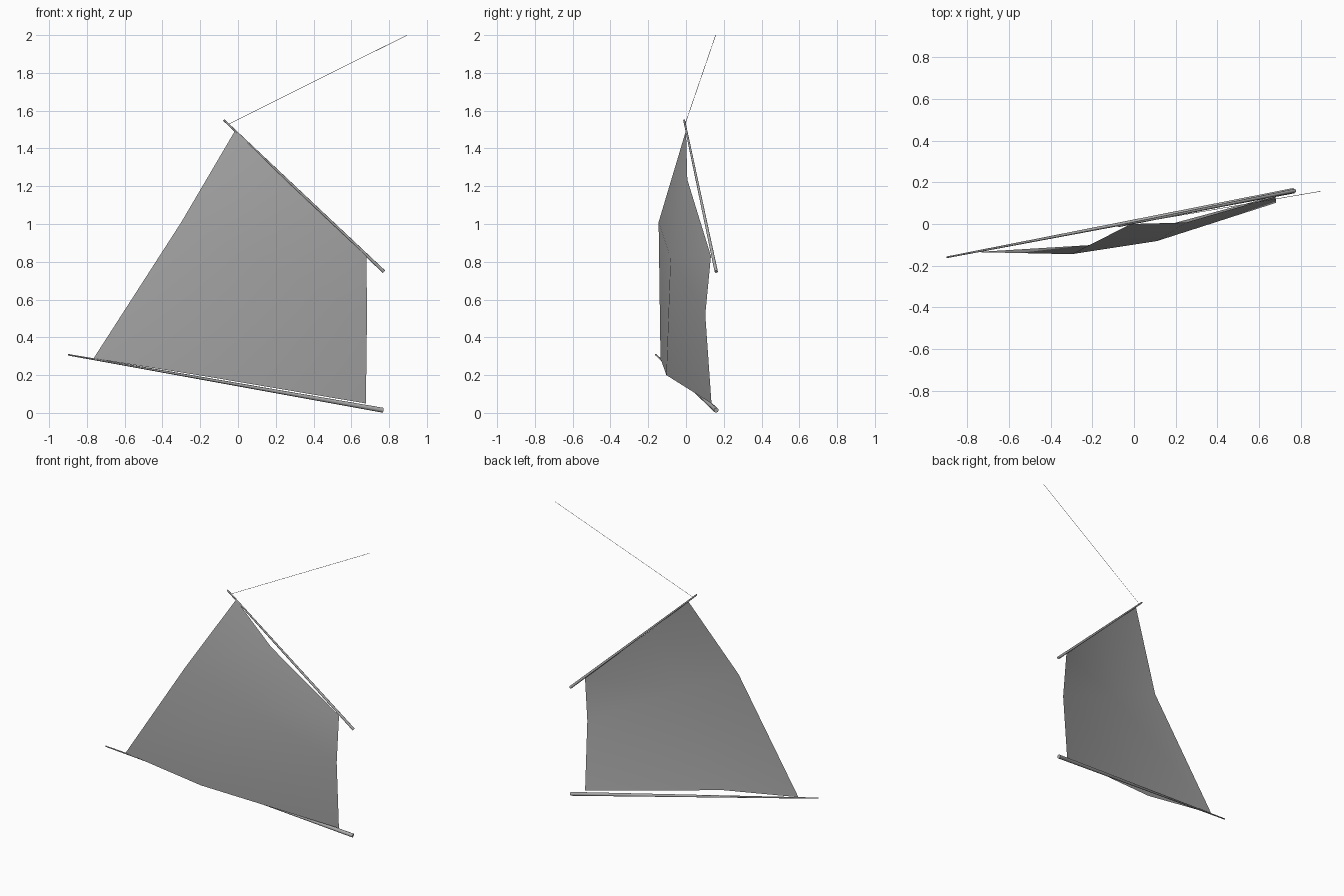
import bpy, bmesh, math
from mathutils import Vector

if "Cube" in bpy.data.objects:
    bpy.data.objects.remove(bpy.data.objects["Cube"], do_unlink=True)


def make_material(name, rgb):
    mat = bpy.data.materials.new(name)
    mat.use_nodes = True
    mat.diffuse_color = (*rgb, 1)
    bsdf = next(n for n in mat.node_tree.nodes if n.type == 'BSDF_PRINCIPLED')
    bsdf.inputs["Base Color"].default_value = (*rgb, 1)
    return mat


grey = make_material("canvas_grey", (0.40, 0.40, 0.40))


def finish(bm, name):
    mesh = bpy.data.meshes.new(name)
    bm.to_mesh(mesh)
    bm.free()
    mesh.materials.append(grey)
    obj = bpy.data.objects.new(name, mesh)
    bpy.context.collection.objects.link(obj)
    return obj


def spar(name, start, end, r_start, r_end, sides=8):
    """Tapered pole between two points."""
    a, b = Vector(start), Vector(end)
    bm = bmesh.new()
    bmesh.ops.create_cone(bm, cap_ends=True, segments=sides, radius1=r_start,
                          radius2=r_end, depth=(b - a).length)
    obj = finish(bm, name)
    obj.location = (a + b) / 2
    obj.rotation_euler = (b - a).to_track_quat('Z', 'Y').to_euler()
    bpy.ops.object.select_all(action='DESELECT')
    obj.select_set(True)
    bpy.context.view_layer.objects.active = obj
    bpy.ops.object.shade_smooth_by_angle(angle=math.radians(50))
    return obj


# Spars and halyard
spar("boom", (-0.90, -0.16, 0.308), (0.768, 0.16, 0.014), 0.004, 0.013)
spar("gaff", (-0.075, -0.01, 1.55), (0.772, 0.16, 0.748), 0.005, 0.009)
spar("halyard", (-0.05, -0.005, 1.528), (0.895, 0.157, 2.0), 0.0012, 0.0012, 4)

# Billowing sail: rows from foot to head, each from the trailing edge to the mast
rows = [
    [(-0.765, -0.135, 0.288), (-0.21, -0.104, 0.20), (0.677, 0.135, 0.05)],
    [(-0.30, -0.145, 1.01), (0.11, -0.082, 0.82), (0.683, 0.102, 0.52)],
    [(-0.015, 0.0, 1.495), (0.25, 0.007, 1.235), (0.68, 0.132, 0.83)],
]
bm = bmesh.new()
grid = [[bm.verts.new(p) for p in row] for row in rows]
for j in range(2):
    for i in range(2):
        face = bm.faces.new((grid[j][i], grid[j][i + 1],
                             grid[j + 1][i + 1], grid[j + 1][i]))
        face.smooth = True
finish(bm, "sail")
